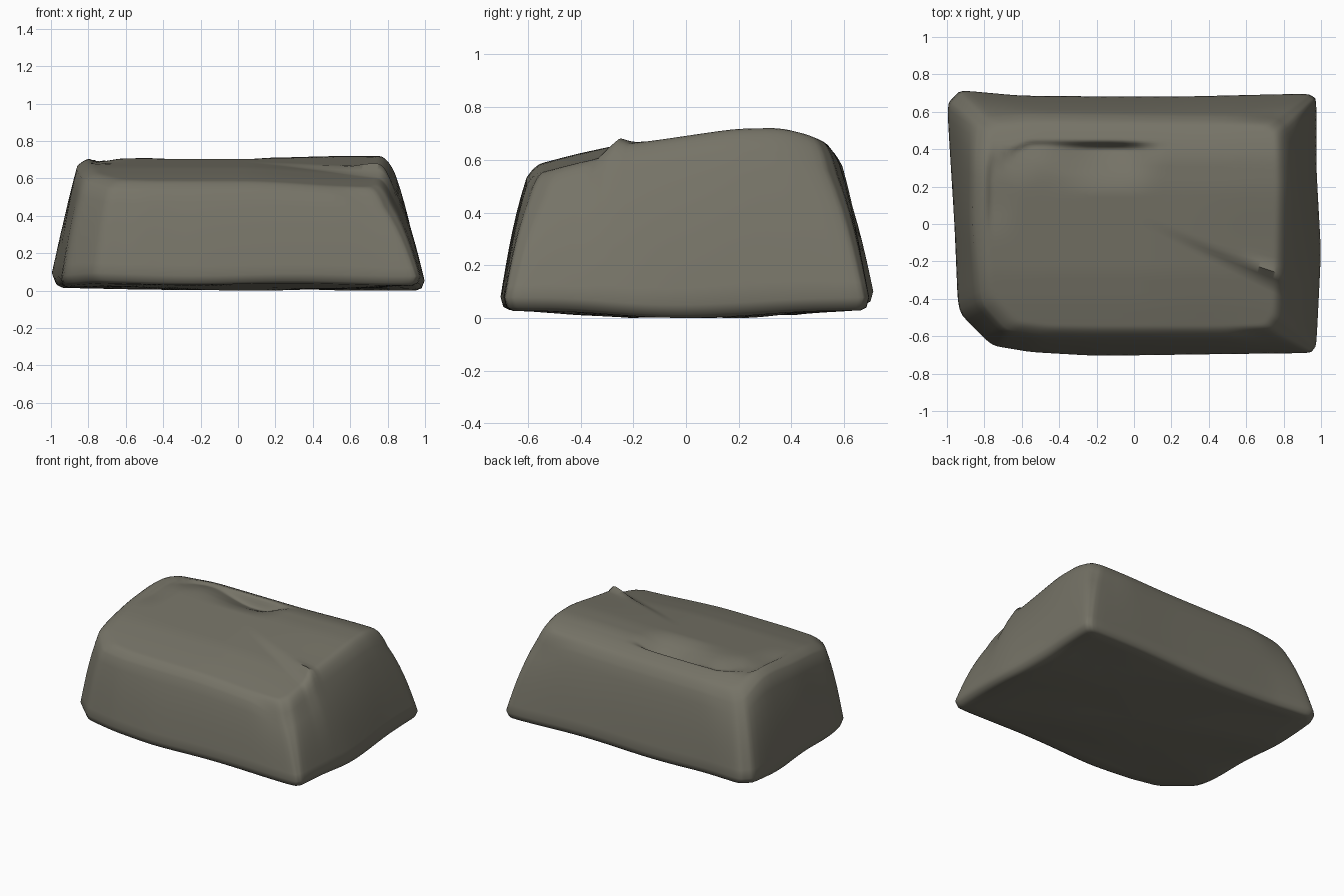
import bpy, bmesh, math

if "Cube" in bpy.data.objects:
    bpy.data.objects.remove(bpy.data.objects["Cube"])

# matching outlines: foot of the rock -> shoulder where the sides meet the top
FOOT = [(-1.0, .64), (-.93, .715), (-.6, .685), (.2, .68), (.93, .697), (.975, .67),
        (.975, .3), (1, -.15), (.975, -.65), (.945, -.69), (.5, -.695), (-.2, -.705),
        (-.55, -.685), (-.76, -.65), (-.94, -.47), (-.96, 0)]
SHOULDER = [(-.85, .53), (-.79, .58), (-.55, .595), (.2, .585), (.77, .58), (.83, .53),
            (.84, .2), (.83, -.2), (.82, -.53), (.77, -.6), (.45, -.605), (-.2, -.605),
            (-.5, -.6), (-.69, -.575), (-.83, -.42), (-.865, 0)]
PROFILE = [(-.62, .56), (-.56, .578), (-.42, .615), (-.25, .652), (.2, .702), (.36, .705),
           (.48, .675), (.6, .61)]
SEG = 8


def smooth(a, b, v):
    t = max(0, min(1, (v - a) / (b - a)))
    return t * t * (3 - 2 * t)


def lerp(a, b, t):
    return a + (b - a) * t


def resample(pts):
    out = []
    for i, p in enumerate(pts):
        q = pts[(i + 1) % len(pts)]
        out += [(lerp(p[0], q[0], k / SEG), lerp(p[1], q[1], k / SEG)) for k in range(SEG)]
    for _ in range(2):  # soften corners
        n = len(out)
        out = [tuple((out[i - 1][c] + 2 * out[i][c] + out[(i + 1) % n][c]) / 4 for c in (0, 1))
               for i in range(n)]
    return out


def slope(y):
    if y <= PROFILE[0][0]:
        return PROFILE[0][1]
    for (y0, z0), (y1, z1) in zip(PROFILE, PROFILE[1:]):
        if y <= y1:
            return lerp(z0, z1, (y - y0) / (y1 - y0))
    return PROFILE[-1][1]


def height(x, y):
    # general slope, low at the front and rounded off at the back
    z = sum(slope(y + k * .02) for k in (-2, -1, 0, 1, 2)) / 5
    z += .01 * smooth(.1, .6, x) * smooth(-.2, .2, y)
    z -= .025 * smooth(-.5, -.85, x) * smooth(.25, .55, y) if x < -.5 else 0
    # diagonal step, growing towards the right edge
    d = (.07 - .4625 * x - y) * .908
    z -= .035 * smooth(0, .75, x) * smooth(-.01, .06, d)
    # small chip standing up at the end of the step
    z += .028 * smooth(.55, .77, x) * (1 - smooth(.78, .84, x)) * math.exp(-((d + .01) / .022) ** 2)
    # thin curved crease at the back left, opening into a small pocket
    d = min(x + .79, .445 - y, .38 * (x + .76) - .92 * (y - .36))
    fade = (1 - smooth(-.15, .15, x)) * smooth(-.1, .15, y)
    z -= .02 * smooth(-.01, .03, d) * (1 - smooth(.03, .2, d)) * fade
    pocket = smooth(-.5, -.15, x) * (1 - smooth(-.08, .16, x))
    z -= .06 * smooth(0, .05, d) * (1 - smooth(.04, .3, d)) * pocket
    return z


def bottom(x, y):
    return .028 * smooth(.2, .7, abs(y)) + .012 * smooth(0, 1, -x) + .006 * math.sin(5 * x + 9 * y)


foot, shoulder = resample(FOOT), resample(SHOULDER)
n = len(foot)
bm = bmesh.new()
rings = []

# underside
for s in (.3, .6, .85, .955):
    rings.append([bm.verts.new((x * s, y * s, bottom(x * s, y * s))) for x, y in foot])
rings.append([bm.verts.new((x * .985, y * .985, bottom(x, y) + .012)) for x, y in foot])


def drop(x, y, s):
    amount = .04 + .01 * smooth(.3, .55, y) + .05 * smooth(.5, .75, x)
    return amount * max(0, 1 - (1 - s) / .1) ** 2


# sloping sides, slightly bulged
for t in (0, .12, .25, .4, .55, .7, .85):
    ring = []
    for (fx, fy), (sx, sy) in zip(foot, shoulder):
        top = height(sx, sy) - drop(sx, sy, 1)
        b = .75 * t + .25 * t ** 3
        z0 = bottom(fx, fy) + .05
        ring.append(bm.verts.new((lerp(fx, sx, b), lerp(fy, sy, b), lerp(z0, top, t))))
    rings.append(ring)

# sculpted top
STEPS = 60
for k in range(STEPS):
    s = 1 - k / STEPS
    rings.append([bm.verts.new((x * s, y * s, height(x * s, y * s) - drop(x, y, s)))
                  for x, y in shoulder])

for a, b in zip(rings, rings[1:]):
    for i in range(n):
        j = (i + 1) % n
        bm.faces.new((a[i], a[j], b[j], b[i]))
for ring, z in ((rings[0], bottom(0, 0)), (rings[-1], height(0, 0))):
    c = bm.verts.new((0, 0, z))
    for i in range(n):
        bm.faces.new((ring[i], ring[(i + 1) % n], c))
low = min(v.co.z for v in bm.verts)
for v in bm.verts:
    v.co.z -= low
bmesh.ops.recalc_face_normals(bm, faces=bm.faces)

mesh = bpy.data.meshes.new("rock")
bm.to_mesh(mesh)
bm.free()
rock = bpy.data.objects.new("rock", mesh)
bpy.context.collection.objects.link(rock)

stone = bpy.data.materials.new("grey brown stone")
stone.diffuse_color = (.18, .172, .135, 1)
stone.use_nodes = True
stone.node_tree.nodes["Principled BSDF"].inputs["Base Color"].default_value = stone.diffuse_color
mesh.materials.append(stone)

bpy.context.view_layer.objects.active = rock
rock.select_set(True)
bpy.ops.object.shade_smooth_by_angle(angle=math.radians(60))
